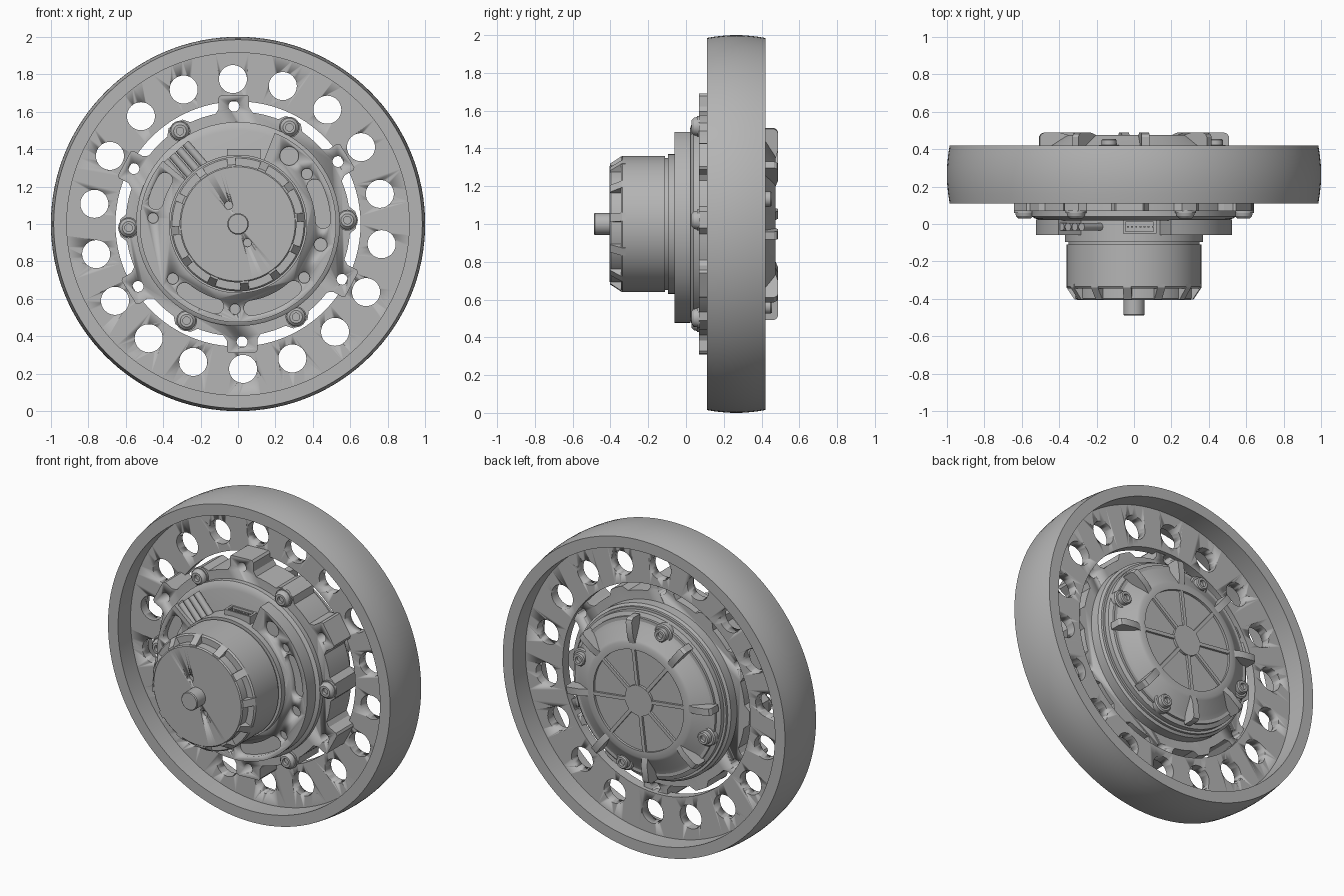
import bpy, bmesh
from math import sin, cos, radians, pi
from mathutils import Matrix, Vector

old = bpy.data.objects.get("Cube")
if old:
    bpy.data.objects.remove(old, do_unlink=True)

grey = bpy.data.materials.new("plain grey")
grey.use_nodes = True
tone = (0.46, 0.46, 0.46, 1)
grey.diffuse_color = tone
grey.node_tree.nodes["Principled BSDF"].inputs["Base Color"].default_value = tone


def polar(r, deg):
    return r * cos(radians(deg)), r * sin(radians(deg))


def spread(start, count):
    return [start + i * 360 / count for i in range(count)]


def finish(bm, name):
    bmesh.ops.remove_doubles(bm, verts=bm.verts, dist=1e-5)
    bmesh.ops.recalc_face_normals(bm, faces=bm.faces)
    bmesh.ops.translate(bm, verts=bm.verts, vec=(0, 0, 1))  # wheel axis height
    mesh = bpy.data.meshes.new(name)
    bm.to_mesh(mesh)
    bm.free()
    mesh.materials.append(grey)
    ob = bpy.data.objects.new(name, mesh)
    bpy.context.collection.objects.link(ob)
    bpy.ops.object.select_all(action='DESELECT')
    ob.select_set(True)
    bpy.context.view_layer.objects.active = ob
    bpy.ops.object.shade_smooth_by_angle(angle=radians(30))
    return ob


def lathe(name, profile, closed=False, centers=((0, 0),), segs=96):
    """Spin (radius, y) points about the y axis at each centre."""
    bm = bmesh.new()
    for cx, cz in centers:
        rings = [[bm.verts.new((cx + r * cos(2 * pi * i / segs), y, cz + r * sin(2 * pi * i / segs)))
                  for i in range(segs)] for r, y in profile]
        pairs = list(zip(rings, rings[1:]))
        if closed:
            pairs.append((rings[-1], rings[0]))
        for a, b in pairs:
            for i in range(segs):
                j = (i + 1) % segs
                bm.faces.new((a[i], a[j], b[j], b[i]))
    bmesh.ops.dissolve_degenerate(bm, edges=bm.edges, dist=1e-6)
    return finish(bm, name)


def prisms(name, solids):
    """Extrude (x, z) outlines from y0 to y1."""
    bm = bmesh.new()
    for outline, y0, y1 in solids:
        a = [bm.verts.new((x, y0, z)) for x, z in outline]
        b = [bm.verts.new((x, y1, z)) for x, z in outline]
        bm.faces.new(a)
        bm.faces.new(b)
        for i in range(len(a)):
            j = (i + 1) % len(a)
            bm.faces.new((a[i], a[j], b[j], b[i]))
    return finish(bm, name)


def ribs(name, profile, width, angles):
    """Radial fins: a (radius, y) outline given thickness at each angle."""
    bm = bmesh.new()
    for ang in angles:
        out, side = Vector((*polar(1, ang), 0)), Vector((*polar(width / 2, ang + 90), 0))
        sides = []
        for s in (-1, 1):
            pts = [out * r + side * s for r, y in profile]
            sides.append([bm.verts.new((p.x, y, p.y)) for p, (r, y) in zip(pts, profile)])
            bm.faces.new(sides[-1])
        a, b = sides
        for i in range(len(a)):
            j = (i + 1) % len(a)
            bm.faces.new((a[i], a[j], b[j], b[i]))
    return finish(bm, name)


def cut(ob, solids):
    cutter = prisms("cutter", solids)
    mod = ob.modifiers.new("cut", 'BOOLEAN')
    mod.operation, mod.solver, mod.object = 'DIFFERENCE', 'EXACT', cutter
    bpy.context.view_layer.objects.active = ob
    bpy.ops.object.modifier_apply(modifier=mod.name)
    bpy.data.objects.remove(cutter, do_unlink=True)


def disc(cx, cz, r, n=32):
    return [(cx + r * cos(2 * pi * i / n), cz + r * sin(2 * pi * i / n)) for i in range(n)]


def arc(r, a0, a1, n=24):
    return [polar(r, a0 + (a1 - a0) * i / n) for i in range(n + 1)]


def kidney(r, a0, a1, w):
    def end(a, turn):
        cx, cz = polar(r, a)
        return [(cx + dx, cz + dz) for dx, dz in arc(w, a + turn, a + turn + 180, 10)][1:-1]
    return arc(r + w, a0, a1) + end(a1, 0) + arc(r - w, a1, a0) + end(a0, 180)


def box(x0, x1, z0, z1):
    return [(x0, z0), (x1, z0), (x1, z1), (x0, z1)]


# Tyre with a crowned tread, and the drilled web inside it
lathe("tyre_rim", [(.915, .11), (.985, .11), (.993, .16), (.999, .22), (1, .265), (.999, .31),
                   (.993, .37), (.985, .42), (.915, .42)], closed=True, segs=128)
web = lathe("wheel_web", [(.655, .235), (.93, .235), (.93, .295), (.655, .295)], closed=True)
cut(web, [(disc(*polar(.775, a), .075), .1, .4) for a in spread(12, 18)])

# Hub plate with six square tabs and six bolt lobes
outline = []
for a in spread(32, 6):
    outline += [polar(.60, a - 9.5), polar(.625, a - 7.5), polar(.68, a - 7), polar(.692, a - 6),
                polar(.692, a + 6), polar(.68, a + 7), polar(.625, a + 7.5), polar(.60, a + 9.5)]
    outline += arc(.60, a + 12, a + 23, 5)
    outline += arc(.632, a + 26, a + 34, 4) + arc(.60, a + 37, a + 48, 5)
hub = prisms("hub_plate", [(outline, .07, .27)])
cut(hub, [(disc(*polar(.63, a), .029), 0, .4) for a in spread(32, 6)])

# Gearbox housing
lathe("gearbox_housing", [(0, .02), (.50, .02), (.53, .03), (.545, .04), (.545, .33), (.53, .34),
                          (.53, .355), (.515, .355), (.515, .385), (.49, .395), (.49, .41), (0, .41)])

# Front hub bolts
button = [(0, .05), (.02, .05), (.02, .03), (.034, .03), (.046, .042), (.05, .058),
          (.056, .058), (.056, .075), (0, .075)]
lathe("hub_bolts", button, centers=[polar(.585, a) for a in spread(2, 6)], segs=24)

# Motor mounting plate, open at the top for the wiring
plate = prisms("motor_plate", [(arc(.525, -220, 68, 90) + arc(.36, 68, -220, 90), -.06, .025)])
pockets = [(kidney(.455, a - h, a + h, .04), -.1, -.02)
           for a, h in ((14, 12), (-65, 16), (-117, 12), (157, 8))]
pockets += [(disc(*polar(.455, a), r), -.1, -.035)
            for a, r in ((53, .05), (36, .03), (-14, .035), (-39, .03), (-92, .028), (-140, .03), (176, .028))]
cut(plate, pockets)

# Motor: neck, bell, ribs and shaft
lathe("motor_neck", [(0, -.12), (.35, -.12), (.35, -.095), (.37, -.095), (.37, .025), (0, .025)])
bell = lathe("motor_bell", [(0, -.405), (.305, -.405), (.312, -.398), (.312, -.345), (.352, -.345),
                            (.36, -.335), (.36, -.11), (0, -.11)])
cut(bell, [(disc(x, z, .022, 20), -.5, -.38) for x, z in ((-.05, .1), (.05, -.1))])
ribs("bell_ribs", [(.30, -.403), (.318, -.403), (.36, -.34), (.36, -.32), (.30, -.32)], .045, spread(6, 12))
lathe("motor_shaft", [(0, -.488), (.052, -.488), (.057, -.483), (.057, -.40), (0, -.40)], segs=40)

# Motor wire terminals and data socket
bm = bmesh.new()
mid = radians(131)
radial, tangent = Vector((cos(mid), 0, sin(mid))), Vector((-sin(mid), 0, cos(mid)))
turn = radial.to_track_quat('Z', 'Y').to_matrix().to_4x4()
for i in range(4):
    spot = radial * .435 + tangent * (i - 1.5) * .048 + Vector((0, -.015, 0))
    bmesh.ops.create_cone(bm, cap_ends=True, segments=20, radius1=.021, radius2=.021, depth=.15,
                          matrix=Matrix.Translation(spot) @ turn)
finish(bm, "wire_terminals")
prisms("data_socket", [(box(-.06, .12, .30, .385), -.05, .025), (box(-.06, .12, .38, .40), -.05, -.04),
                       (box(-.06, .12, .38, .40), .01, .025), (box(-.06, -.045, .38, .40), -.04, .01),
                       (box(.105, .12, .38, .40), -.04, .01)])
prisms("socket_pins", [(box(x, x + .01, .38, .396), -.02, -.01)
                       for x in [-.037 + i * .022 for i in range(7)]])

# Rear cap: domed cover with a spoked face, outer fins and bolts
lathe("rear_cap", [(0, .36), (.47, .36), (.47, .41), (.445, .42), (.37, .468), (.355, .475), (.315, .475),
                   (.315, .46), (.095, .46), (.095, .475), (0, .475)])
ribs("cap_spokes", [(.08, .455), (.33, .455), (.33, .474), (.08, .474)], .022, spread(38, 8))
ribs("cap_fins", [(.35, .40), (.51, .40), (.51, .465), (.50, .482), (.485, .488), (.40, .488), (.35, .474)],
     .042, spread(38, 8))
spots = [polar(.455, a) for a in spread(17, 4)]
lathe("cap_bolt_bosses", [(0, .38), (.06, .38), (.06, .415), (.052, .422), (0, .422)], centers=spots, segs=28)
lathe("cap_bolts", [(0, .41), (.04, .41), (.04, .448), (.034, .455), (.02, .455), (.02, .435), (0, .435)],
      centers=spots, segs=24)
